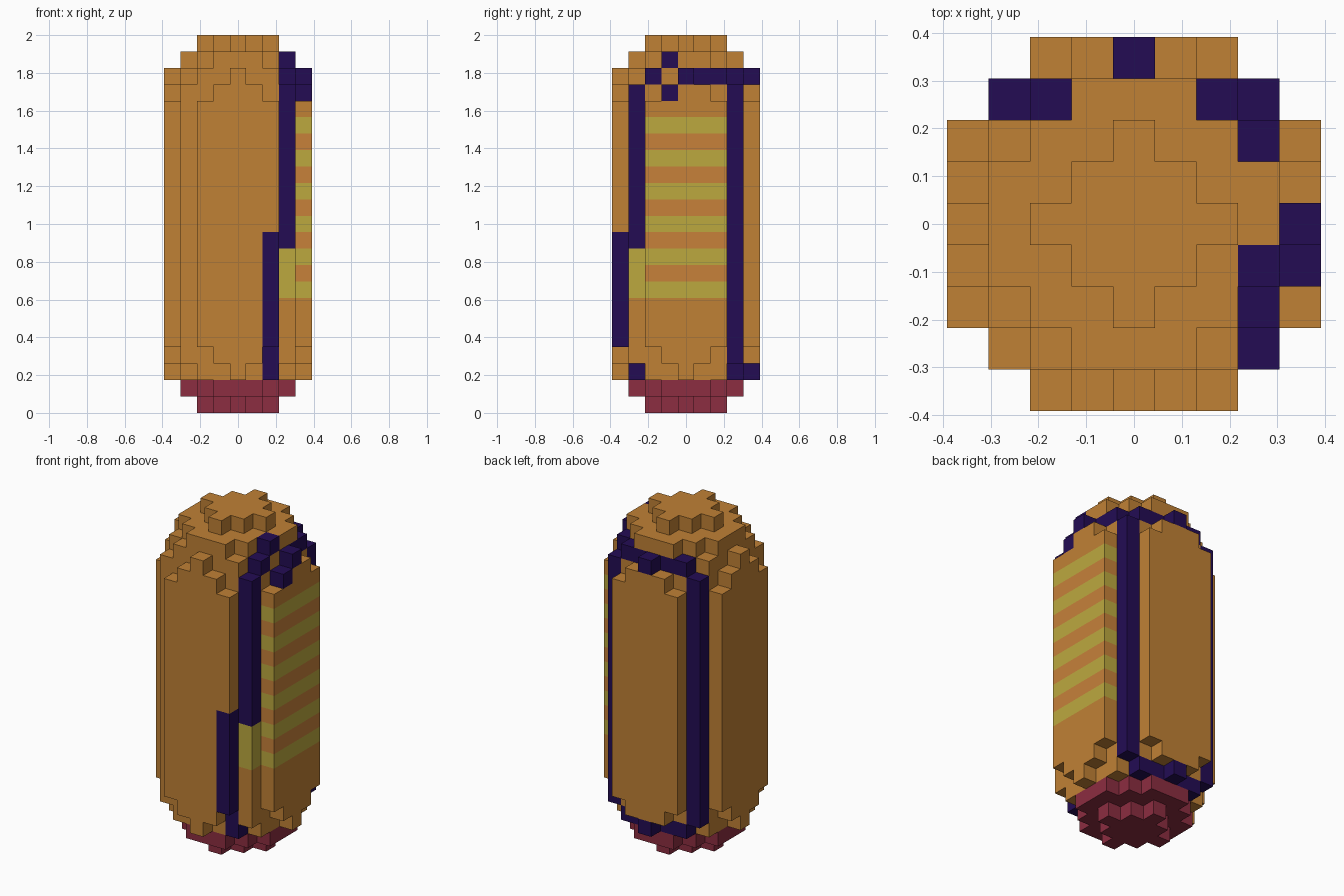
import bpy, bmesh, math
from mathutils import Vector

cube = bpy.data.objects.get("Cube")
if cube:
    bpy.data.objects.remove(cube, do_unlink=True)

LAYERS, RADIUS, CAP = 23, 4, 4     # block layers, radius in blocks, dome height
S = 2.0 / LAYERS                   # block size


def material(name, rgb):
    lin = [((c / 255 + 0.055) / 1.055) ** 2.4 for c in rgb] + [1.0]
    m = bpy.data.materials.new(name)
    m.use_nodes = True
    m.diffuse_color = lin
    m.node_tree.nodes["Principled BSDF"].inputs["Base Color"].default_value = lin
    return m


MATERIALS = {
    "body_shell": material("orange", (192, 129, 53)),
    "stripe_gaps": material("warm orange", (199, 129, 58)),
    "stripes": material("yellow", (188, 169, 63)),
    "trim": material("dark indigo", (35, 12, 84)),
    "base": material("crimson", (140, 45, 65)),
}


# Capsule of blocks: straight middle with a stepped dome at each end
def inside(x, y, z):
    if not 0 <= z < LAYERS:
        return False
    k = max(CAP - z, z - (LAYERS - 1 - CAP), 0)
    return x * x + y * y + k * k <= (RADIUS + 0.5) ** 2


# Trim: back frame, front seam and the small hooked line at the upper side
TRIM = {(sx, 3, z) for sx in (-3, 3) for z in range(3, 20)}
TRIM |= {(x, 3, z) for x in range(-2, 3) for z in (2, 20)}
TRIM |= {(0, 4, 2), (0, 4, 20)}
TRIM |= {(3, -3, z) for z in range(10, 20)}
TRIM |= {(2, -4, z) for z in range(4, 11)}
TRIM |= {(2, -3, 2), (2, -3, 3)}
TRIM |= {(3, -2, 20), (3, -1, 21), (4, -1, 19), (4, 0, 20), (3, 1, 20), (3, 2, 20)}


def part_of(x, y, z):
    if z < 2:
        return "base"
    if (x, y, z) in TRIM:
        return "trim"
    if (x, y) == (3, -3) and 7 <= z <= 9:
        return "stripes"
    if x == 4 and 7 <= z <= 17:
        return "stripes" if z % 2 else "stripe_gaps"
    return "body_shell"


# Sort the blocks into parts
parts = {name: [] for name in MATERIALS}
span = range(-RADIUS, RADIUS + 1)
for z in range(LAYERS):
    for y in span:
        for x in span:
            if inside(x, y, z):
                parts[part_of(x, y, z)].append((x, y, z))

DIRECTIONS = [Vector(d) for d in
              ((1, 0, 0), (-1, 0, 0), (0, 1, 0), (0, -1, 0), (0, 0, 1), (0, 0, -1))]


# Make each part from the exposed block sides, then merge flat areas
def build(name, blocks):
    bm = bmesh.new()
    for b in blocks:
        centre = Vector((b[0], b[1], b[2] + 0.5))
        for n in DIRECTIONS:
            if inside(*(int(b[i] + n[i]) for i in range(3))):
                continue
            u = Vector((n.y, n.z, n.x))
            v = n.cross(u)
            corners = [centre + (n + u * p + v * q) / 2
                       for p, q in ((-1, -1), (1, -1), (1, 1), (-1, 1))]
            bm.faces.new([bm.verts.new(c * S) for c in corners])
    bmesh.ops.remove_doubles(bm, verts=bm.verts, dist=S * 0.01)
    bmesh.ops.dissolve_limit(bm, angle_limit=math.radians(1),
                             verts=bm.verts, edges=bm.edges)
    mesh = bpy.data.meshes.new(name)
    bm.to_mesh(mesh)
    bm.free()
    mesh.materials.append(MATERIALS[name])
    bpy.context.collection.objects.link(bpy.data.objects.new(name, mesh))


for name, blocks in parts.items():
    build(name, blocks)
